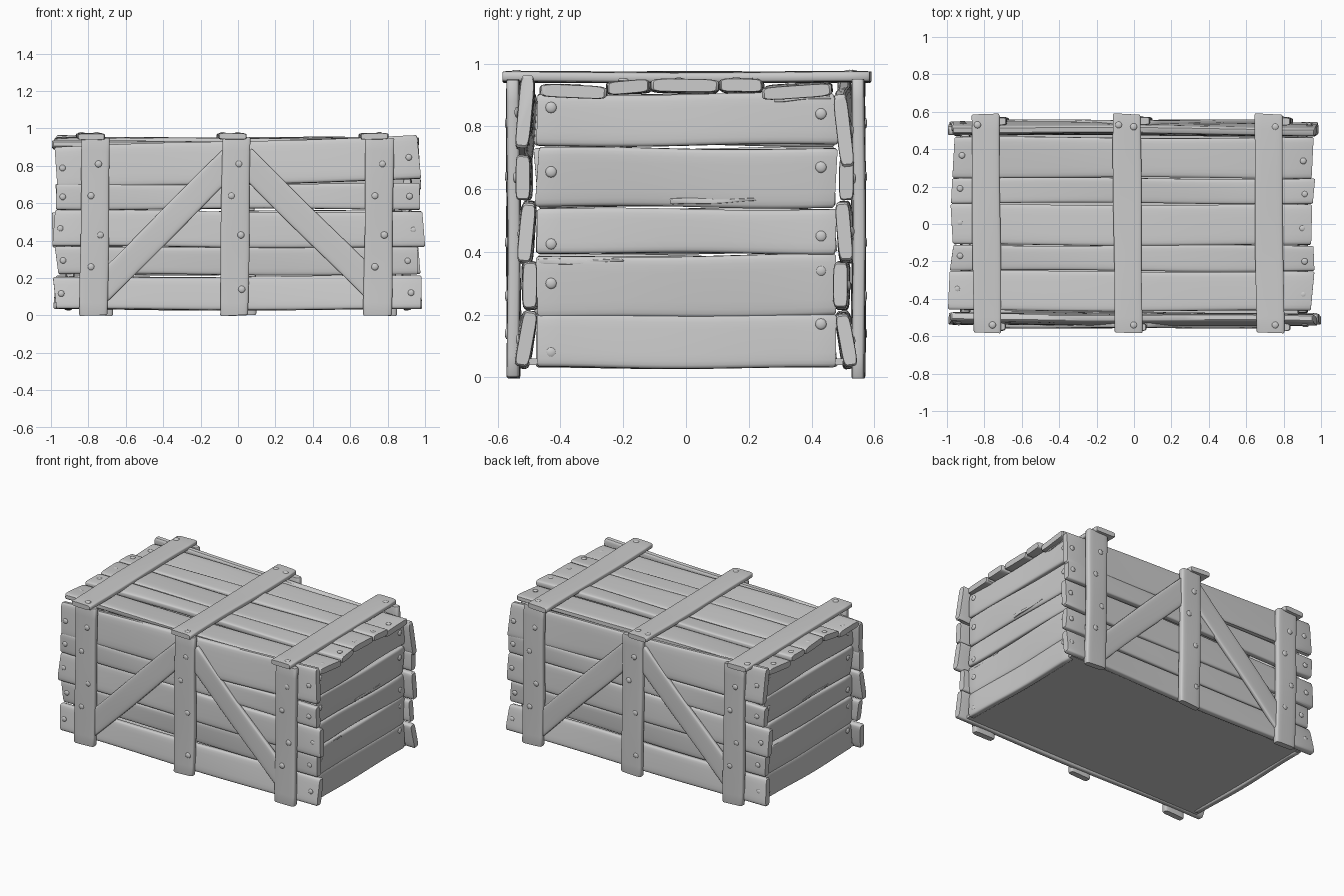
import bpy, bmesh, math, random
from mathutils import Vector, Matrix

random.seed(7)
cube = bpy.data.objects.get("Cube")
if cube:
    bpy.data.objects.remove(cube)

wood = bpy.data.materials.new("grey_wood")
wood.use_nodes = True
wood.diffuse_color = (0.6, 0.6, 0.6, 1)
wood.node_tree.nodes["Principled BSDF"].inputs["Base Color"].default_value = (0.6, 0.6, 0.6, 1)


def finish(bm, name, sharp=40):
    """Turn a bmesh into a smooth object with sharp edges kept."""
    bmesh.ops.recalc_face_normals(bm, faces=bm.faces)
    for f in bm.faces:
        f.smooth = True
    for e in bm.edges:
        e.smooth = e.calc_face_angle(0) < math.radians(sharp)
    me = bpy.data.meshes.new(name)
    bm.to_mesh(me)
    bm.free()
    me.materials.append(wood)
    ob = bpy.data.objects.new(name, me)
    bpy.context.collection.objects.link(ob)


def rounded(v, power):
    return math.copysign(abs(v) ** power, v)


def plank(name, a, b, width, thick, normal, rough=0.004, end_width=None):
    """Worn board from a to b: bulging section, wavy edges, slanted ends."""
    a, b = Vector(a), Vector(b)
    along = (b - a).normalized()
    across = Vector(normal).cross(along).normalized()
    out = along.cross(across)
    end_width = end_width or width
    steps, sides = 14, 20
    p = [random.uniform(0, math.tau) for _ in range(3)]
    slant = [random.uniform(-2.5, 2.5) * rough for _ in range(2)]
    bm = bmesh.new()
    rings = []
    for i in range(steps + 3):
        t = min(max((i - 1) / steps, 0), 1)
        cap = i in (0, steps + 2)
        k = 0.93 if cap else 1
        inset = 0.007 if i == 1 else -0.007 if i == steps + 1 else 0
        w = (width + (end_width - width) * t) / 2
        ring = []
        for j in range(sides):
            ang = math.tau * (j + 0.5) / sides
            u, v = rounded(math.cos(ang), 0.4), rounded(math.sin(ang), 0.35)
            wave = rough * math.sin(7 * t + p[0 if u > 0 else 1])
            bow = rough * math.sin(6 * t + p[2] + 0.8 * u)
            s = slant[0] * (1 - t) + slant[1] * t
            s *= u * (2 * t - 1) ** 2
            pos = a.lerp(b, t) + along * (s + inset)
            pos += across * (u * w * k + wave) + out * (v * thick / 2 * k + bow)
            ring.append(bm.verts.new(pos))
        rings.append(ring)
    for r0, r1 in zip(rings, rings[1:]):
        for j in range(sides):
            n = (j + 1) % sides
            bm.faces.new((r0[j], r0[n], r1[n], r1[j]))
    bm.faces.new(rings[0])
    bm.faces.new(rings[-1])
    finish(bm, name)


def nail(name, pos, normal, radius=0.019):
    """Low domed nail head."""
    bm = bmesh.new()
    bmesh.ops.create_uvsphere(bm, u_segments=12, v_segments=8, radius=radius)
    turn = Vector(normal).to_track_quat('Z', 'Y').to_matrix().to_4x4()
    m = Matrix.Translation(pos) @ turn @ Matrix.Diagonal((1, 1, 0.45, 1))
    bmesh.ops.transform(bm, matrix=m, verts=bm.verts)
    finish(bm, name)


POSTS = (-0.766, -0.015, 0.752)
# Wall rows: left z, right z, left width, right width, left x, right x, left/right depth, tilt
WALL = [(0.117, 0.121, 0.172, 0.182, -0.98, 0.98, 0.51, 0.512, 0.15),
        (0.294, 0.292, 0.146, 0.152, -0.97, 0.962, 0.495, 0.497, -0.03),
        (0.465, 0.457, 0.194, 0.19, -0.985, 0.993, 0.507, 0.507, 0.07),
        (0.634, 0.637, 0.132, 0.136, -0.972, 0.972, 0.512, 0.522, 0.04),
        (0.788, 0.845, 0.226, 0.235, -0.973, 0.968, 0.505, 0.517, 0.1)]

# Front wall, and the back wall as the same wall turned half round
for side, s in (("front", 1), ("back", -1)):
    out = (0, -s, 0)
    for i, (z0, z1, w0, w1, x0, x1, y0, y1, tilt) in enumerate(WALL):
        plank(f"{side}_plank_{i}", (s * x0, -s * y0, z0), (s * x1, -s * y1, z1),
              w0, 0.046, (0, -s, tilt), 0.004, w1)
        for x, y, z in ((x0 + 0.035, y0, z0), (x1 - 0.055, y1, z1)):
            nail(f"{side}_plank_nail", (s * x, -s * (y + 0.022), z), out, 0.017)
    for i, x in enumerate(POSTS):
        plank(f"{side}_post_{i}", (s * (x - 0.006), -s * 0.55, 0),
              (s * (x + 0.006), -s * 0.55, 0.95), 0.152, 0.042, out, 0.002)
        for z, dx in ((0.14, 0.035), (0.26, -0.02), (0.43, 0.03), (0.64, -0.02), (0.81, 0.02)):
            if (z == 0.14) == (i == 1) or z > 0.4:
                nail(f"{side}_post_nail", (s * (x + dx), -s * 0.569, z), out)
    # Braces run on beneath the posts
    for x0, x1 in ((-0.765, -0.03), (0.77, 0.025)):
        plank(f"{side}_brace", (s * x0, -s * 0.542, 0.105), (s * x1, -s * 0.542, 0.84),
              0.142, 0.032, out, 0.002)

# End rows: first height, last height, width, nail heights
ENDS = [(0.116, 0.114, 0.17, 0.08, 0.17), (0.286, 0.295, 0.196, 0.30, 0.34),
        (0.468, 0.464, 0.142, 0.425, 0.45), (0.64, 0.634, 0.188, 0.655, 0.67),
        (0.818, 0.824, 0.164, 0.86, 0.84)]
for side, s in (("left", 1), ("right", -1)):
    for i, (z0, z1, w, n0, n1) in enumerate(ENDS):
        plank(f"{side}_end_plank_{i}", (s * 0.902, -s * 0.475, z0), (s * 0.902, s * 0.478, z1),
              w, 0.046, (s, 0, 0.05 * (-1) ** i), 0.003)
        for y, z in ((-0.43, n0), (0.43, n1)):
            nail(f"{side}_end_nail", (s * 0.925, s * y, z), (s, 0, 0), 0.018)
    # Split slivers lying along the end boards
    for y0, y1, z in ((-0.47, -0.2, 0.367), (-0.05, 0.22, 0.56), (0.28, 0.46, 0.888)):
        plank(f"{side}_sliver", (s * 0.916, s * y0, z), (s * 0.916, s * y1, z + 0.006),
              0.02, 0.02, (s, 0, 0), 0.002, 0.01)

# Lid boards: y centre, width, tilt, height, left x, right x
LID = [(-0.357, 0.21, 0.05, 0.908, -0.99, 0.955), (-0.18, 0.136, -0.04, 0.927, -0.975, 0.962),
       (-0.003, 0.216, 0.03, 0.928, -0.975, 0.95), (0.18, 0.134, -0.03, 0.93, -0.975, 0.962),
       (0.357, 0.216, -0.05, 0.913, -0.965, 0.955)]
for i, (y, w, tilt, z, x0, x1) in enumerate(LID):
    plank(f"lid_plank_{i}", (x0, y, z), (x1, y - 0.004, z), w, 0.042, (0, tilt, 1), 0.004)
    for x, dy in ((x0 + 0.045, 0.01), (x1 - 0.05, -0.02)):
        nail("lid_nail", (x, y + dy, z + 0.02), (0, 0, 1), 0.017)

# Cross straps over the lid
for i, x in enumerate((-0.792, -0.037, 0.72)):
    plank(f"lid_strap_{i}", (x - 0.003, 0.588, 0.957), (x + 0.008, -0.582, 0.957),
          0.15, 0.034, (0, 0, 1), 0.002)
    for dx, y in ((-0.045, 0.53), (0.035, 0.52), (0.035, -0.54)):
        if (dx, i) != (-0.045, 2) and (dx, y, i) != (0.035, 0.52, 0):
            nail("strap_nail", (x + dx, y, 0.972), (0, 0, 1))

# Flat floor
bm = bmesh.new()
bmesh.ops.create_cube(bm, size=1, matrix=Matrix.Translation((0, 0, 0.05))
                      @ Matrix.Diagonal((1.84, 1.0, 0.02, 1)))
finish(bm, "floor_panel")
